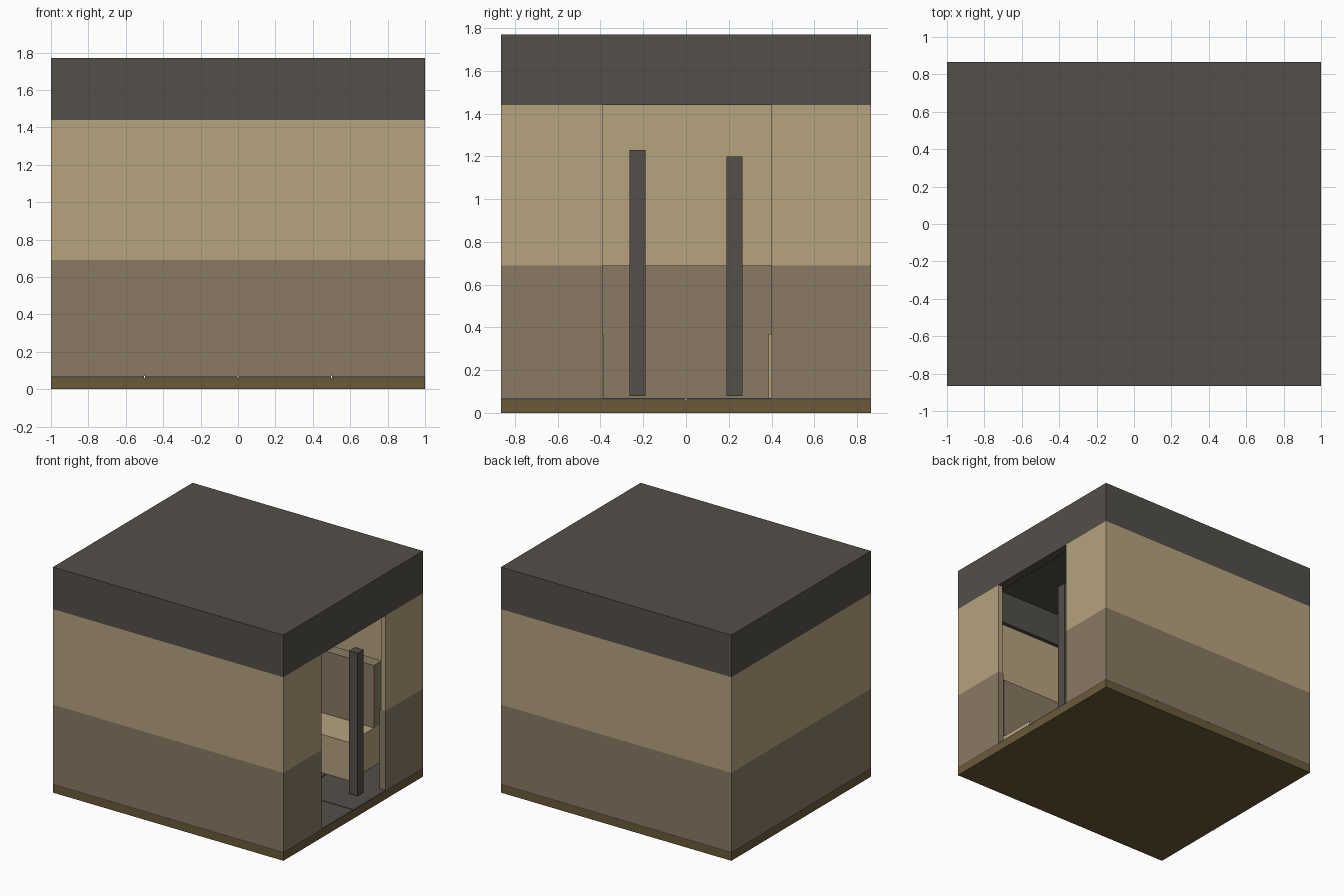
import bpy

cube = bpy.data.objects.get("Cube")
if cube:
    bpy.data.objects.remove(cube, do_unlink=True)

HX, HY = 1.0, 0.865          # half extents of the cabin
DOOR = (-0.39, 0.40)         # doorway span along y


def make_material(name, rgb):
    """Flat material from an sRGB colour."""
    lin = [((c / 255 + 0.055) / 1.055) ** 2.4 for c in rgb] + [1.0]
    mat = bpy.data.materials.new(name)
    mat.use_nodes = True
    mat.diffuse_color = lin
    mat.node_tree.nodes["Principled BSDF"].inputs["Base Color"].default_value = lin
    return mat


tan = make_material("tan", (182, 163, 127))
brown = make_material("brown", (138, 122, 99))
charcoal = make_material("charcoal", (83, 79, 73))
olive = make_material("olive_brown", (107, 90, 57))


def box(name, x, y, z, mat):
    """Box given by its (low, high) span on each axis."""
    bpy.ops.mesh.primitive_cube_add(size=1)
    obj = bpy.context.object
    obj.name = name
    for v in obj.data.vertices:
        v.co = [lo if c < 0 else hi for c, (lo, hi) in zip(v.co, (x, y, z))]
    obj.data.materials.append(mat)
    return obj


def wall_band(name, z, t, mat, door=None):
    """Four wall strips of thickness t, split by a doorway on the +x side."""
    inner = HY - t
    box(name + "_front", (-HX, HX), (-HY, -inner), z, mat)
    box(name + "_back", (-HX, HX), (inner, HY), z, mat)
    box(name + "_right", (-HX, t - HX), (-inner, inner), z, mat)
    if door:
        box(name + "_door_front", (HX - t, HX), (-inner, door[0]), z, mat)
        box(name + "_door_back", (HX - t, HX), (door[1], inner), z, mat)
    else:
        box(name + "_left", (HX - t, HX), (-inner, inner), z, mat)


# Base slab and floor tiles with narrow seams
box("base", (-HX, HX), (-HY, HY), (0, 0.06), olive)
gap = 0.003
for i in range(4):
    for j in range(2):
        x0, y0 = -HX + i * HX / 2, -HY + j * HY
        box(f"floor_tile_{i}_{j}",
            (x0 + (gap if i else 0), x0 + HX / 2 - (gap if i < 3 else 0)),
            (y0 + (gap if j else 0), y0 + HY - (0 if j else gap)),
            (0.06, 0.07), charcoal)

# Walls, top beam and roof
wall_band("lower_wall", (0.07, 0.69), 0.05, brown, DOOR)
wall_band("upper_wall", (0.69, 1.44), 0.04, tan, DOOR)
wall_band("top_beam", (1.44, 1.70), 0.07, charcoal)
box("roof", (-HX, HX), (-HY, HY), (1.70, 1.77), charcoal)

# Facing benches along the front and back walls
for side, label in ((-1, "front"), (1, "back")):
    def span(a, b):
        return tuple(sorted((side * a, side * b)))
    box(label + "_bench_seat", (-0.70, 0.70), span(0.385, 0.80), (0.07, 0.37), tan)
    box(label + "_bench_backrest", (-0.70, 0.70), span(0.685, 0.785), (0.37, 0.86), brown)

# Standing posts
box("door_post", (0.83, 0.905), (0.19, 0.265), (0.08, 1.20), charcoal)
box("far_post", (-0.905, -0.83), (-0.265, -0.19), (0.08, 1.23), charcoal)
